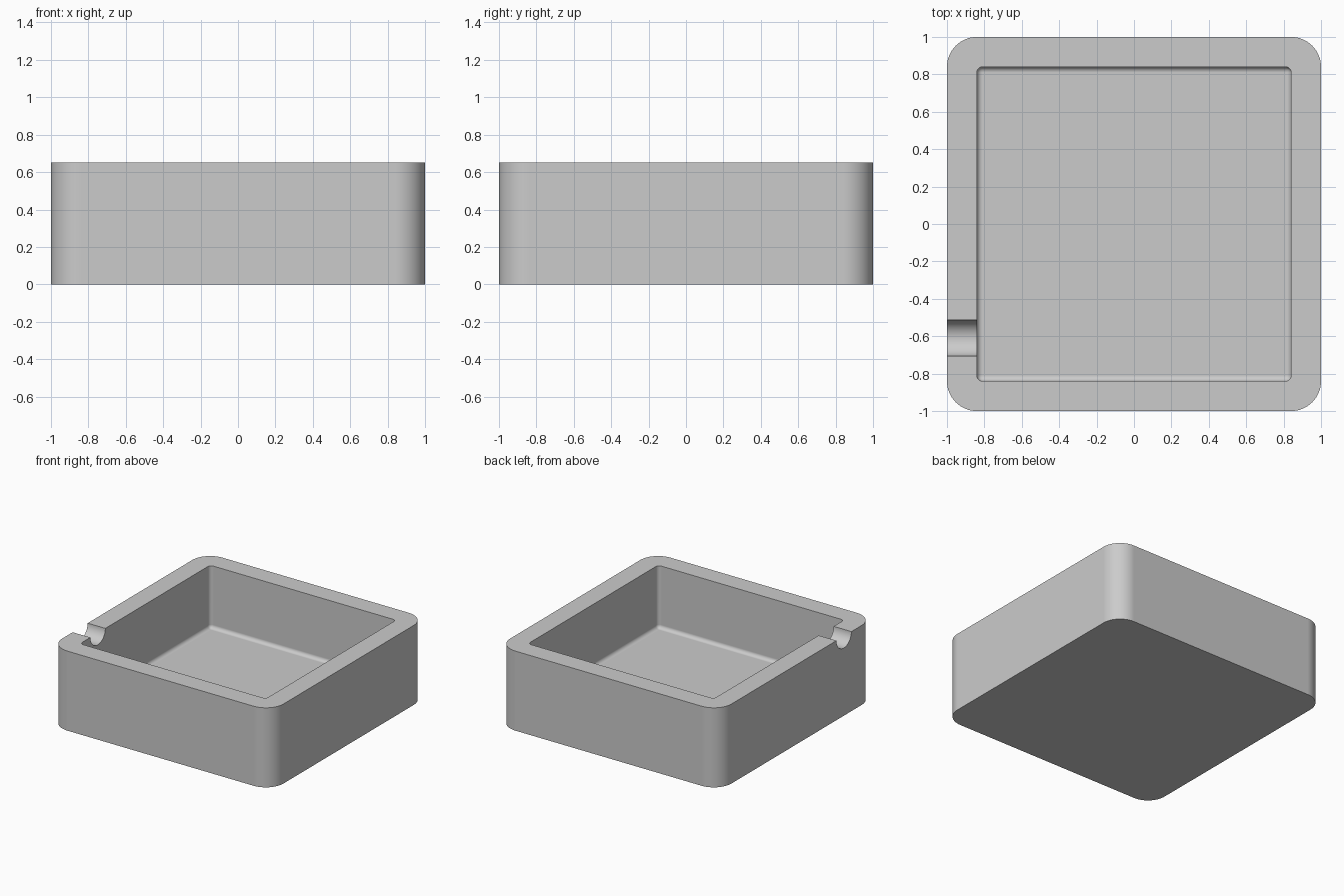
import bpy
import bmesh
from math import radians
from mathutils import Matrix, Vector

HEIGHT = 0.65
FLOOR = 0.14
INNER = 0.84

cube = bpy.data.objects.get("Cube")
if cube:
    bpy.data.objects.remove(cube, do_unlink=True)

grey = bpy.data.materials.new("light grey")
grey.use_nodes = True
colour = (0.6, 0.6, 0.6, 1)
grey.diffuse_color = colour
grey.node_tree.nodes["Principled BSDF"].inputs["Base Color"].default_value = colour


def add_object(name, bm):
    mesh = bpy.data.meshes.new(name)
    bm.to_mesh(mesh)
    bm.free()
    mesh.materials.append(grey)
    obj = bpy.data.objects.new(name, mesh)
    bpy.context.collection.objects.link(obj)
    return obj


def rounded_block(name, half, bottom, top, radius, segments, round_base):
    """Square block with rounded uprights and, if asked, a rounded base."""
    bm = bmesh.new()
    bmesh.ops.create_cube(bm, size=1)
    bmesh.ops.scale(bm, vec=(2 * half, 2 * half, top - bottom), verts=bm.verts)
    bmesh.ops.translate(bm, vec=(0, 0, (top + bottom) / 2), verts=bm.verts)
    middle = (top + bottom) / 2

    def chosen(edge):
        z = [v.co.z for v in edge.verts]
        return abs(z[0] - z[1]) > 0.1 or (round_base and max(z) < middle)

    bmesh.ops.bevel(bm, geom=[e for e in bm.edges if chosen(e)], offset=radius,
                    segments=segments, profile=0.5, affect='EDGES')
    return add_object(name, bm)


# Outer body of the tray, and the hollow with a filleted floor
tray = rounded_block("tray", 1, 0, HEIGHT, 0.16, 16, False)
hollow = rounded_block("hollow_cutter", INNER, FLOOR, 1, 0.03, 6, True)

# Round rest groove through the right wall
bm = bmesh.new()
bmesh.ops.create_cone(bm, cap_ends=True, segments=64, radius1=0.097,
                      radius2=0.097, depth=0.5)
bmesh.ops.transform(bm, verts=bm.verts,
                    matrix=Matrix.Translation(Vector((-0.95, -0.61, HEIGHT)))
                    @ Matrix.Rotation(radians(90), 4, 'Y'))
groove = add_object("groove_cutter", bm)

# Cut both shapes out of the body
bpy.ops.object.select_all(action='DESELECT')
tray.select_set(True)
bpy.context.view_layer.objects.active = tray
for cutter in (hollow, groove):
    cut = tray.modifiers.new(cutter.name, 'BOOLEAN')
    cut.operation = 'DIFFERENCE'
    cut.solver = 'EXACT'
    cut.object = cutter
    bpy.ops.object.modifier_apply(modifier=cut.name)
    bpy.data.objects.remove(cutter, do_unlink=True)

# Smooth curves, crisp rims, flat walls
bpy.ops.object.shade_smooth_by_angle(angle=radians(30))
normals = tray.modifiers.new("even_normals", 'WEIGHTED_NORMAL')
normals.keep_sharp = True
